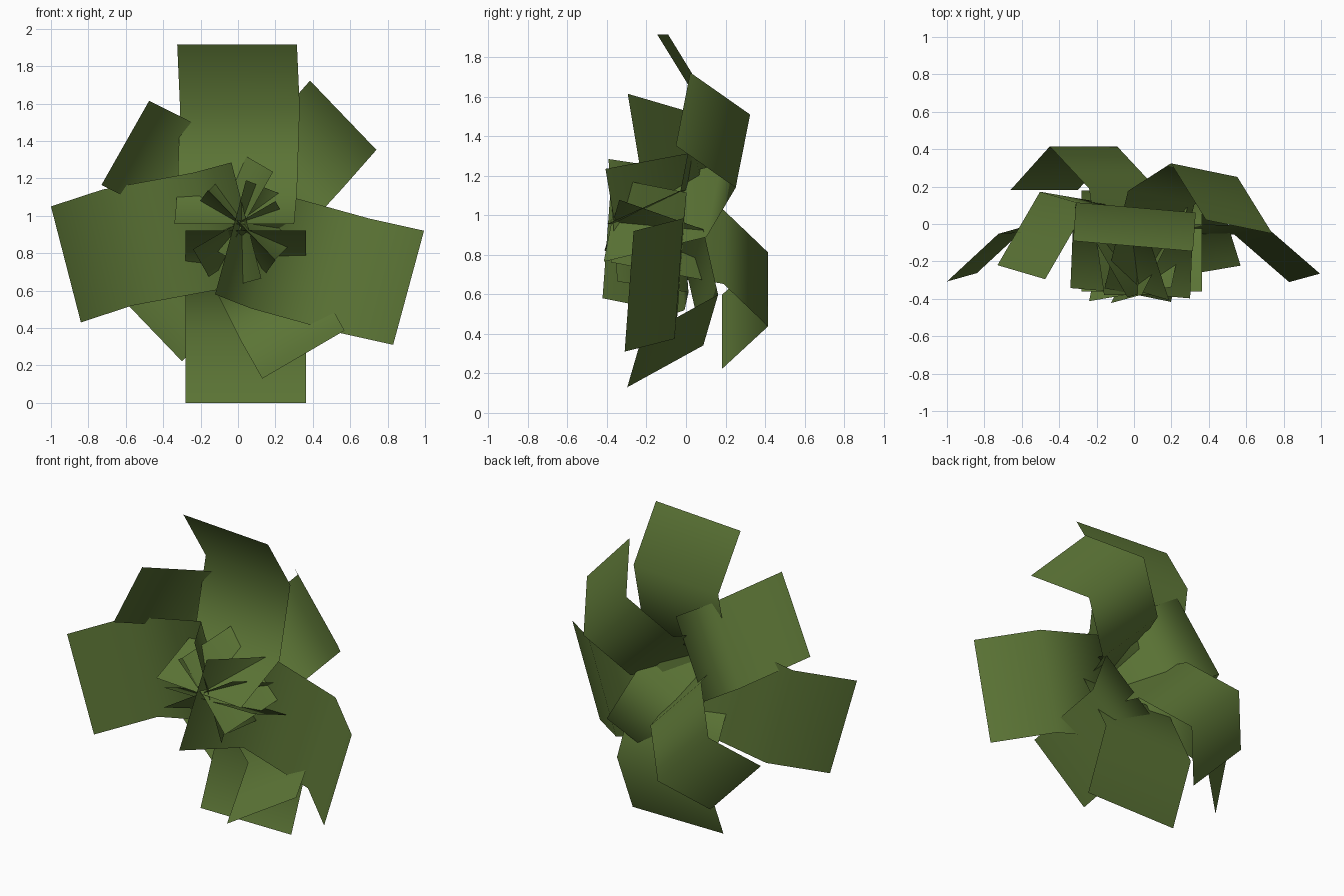
import bpy, bmesh
from mathutils import Vector

green = bpy.data.materials.new("leaf green")
green.diffuse_color = (0.105, 0.175, 0.036, 1)


def leaf(name, width, path):
    """Folded strip: constant width vector swept along centre points."""
    half = Vector(width) / 2
    bm = bmesh.new()
    rows = [(bm.verts.new(Vector(p) - half), bm.verts.new(Vector(p) + half)) for p in path]
    for a, b in zip(rows, rows[1:]):
        bm.faces.new((a[0], a[1], b[1], b[0])).smooth = True
    me = bpy.data.meshes.new(name)
    bm.to_mesh(me)
    bm.free()
    me.materials.append(green)
    bpy.context.collection.objects.link(bpy.data.objects.new(name, me))


# four wide outer leaves: base, shoulder, bend, tip
leaf("top_leaf", (.64, -.055, 0),
     [(-.02, -.37, .957), (-.005, 0, 1.125), (.01, .088, 1.58), (-.005, -.118, 1.915)])
leaf("bottom_leaf", (.645, 0, 0),
     [(.042, -.36, .92), (.042, -.02, .785), (.042, .18, .38), (.042, .02, 0)])
leaf("left_leaf", (.16, .045, -.62),
     [(.045, -.37, .975), (-.16, -.01, .92), (-.645, -.03, .83), (-.92, -.285, .74)])
leaf("right_leaf", (.165, .045, .61),
     [(-.04, -.4, .885), (.15, -.02, .81), (.62, -.035, .68), (.912, -.288, .615)])

# four narrower diagonal leaves
leaf("upper_right_leaf", (.355, -.073, -.37),
     [(.02, -.38, .95), (.145, .14, 1.075), (.375, .288, 1.325), (.5625, -.015, 1.5375)])
leaf("upper_left_leaf", (.255, -.075, .45),
     [(.06, -.37, 1.01), (-.0875, .085, 1.095), (-.375, .135, 1.275), (-.6025, -.2575, 1.39)])
leaf("lower_left_leaf", (-.36, 0, .375),
     [(.02, -.38, .95), (-.06, .19, .84), (-.27, .415, .625), (-.48, .182, .41)])
leaf("lower_right_leaf", (.44, .075, .257),
     [(-.02, -.375, .95), (.065, .05, .8), (.23, .125, .47), (.35, -.26, .258)])
